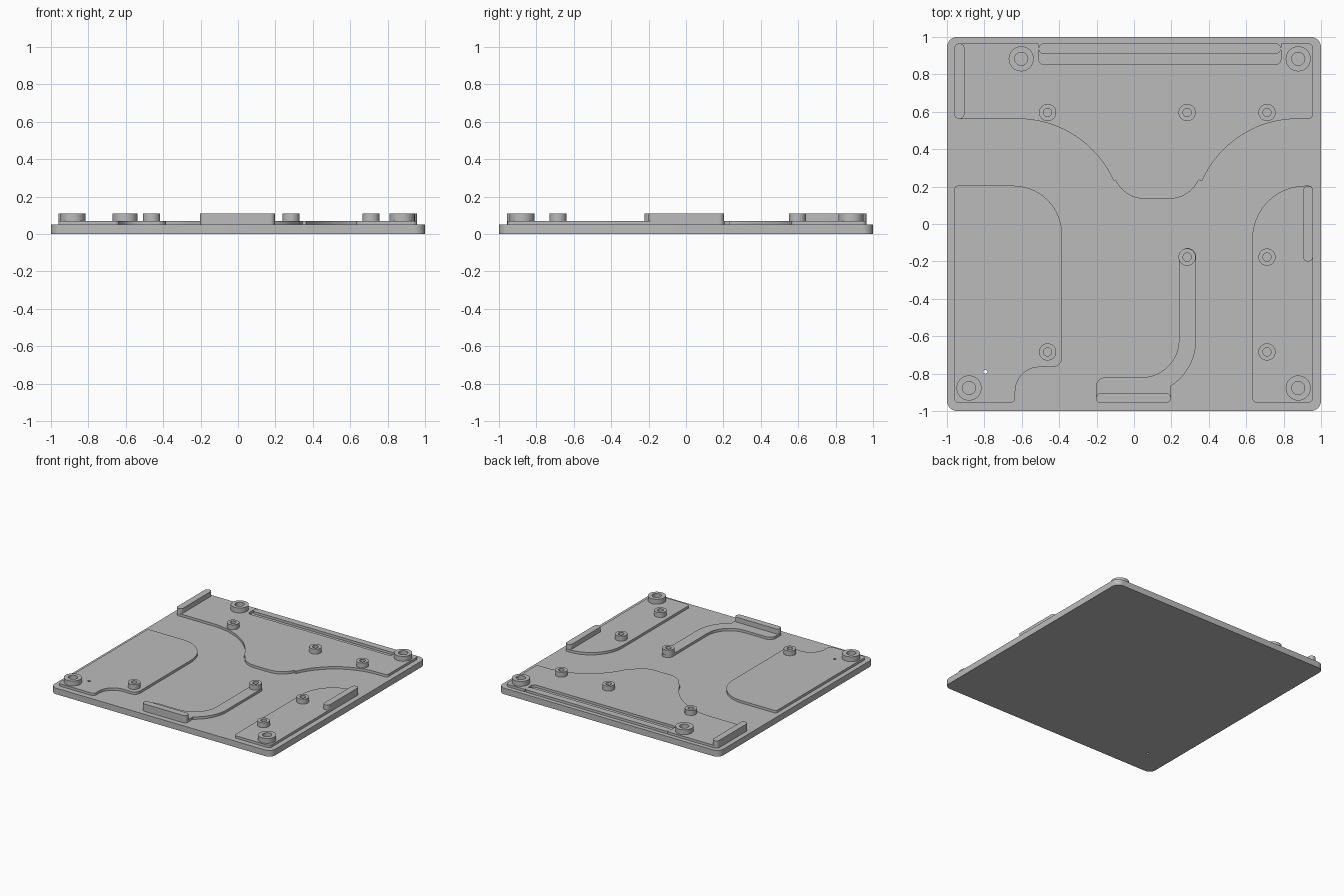
import bpy, bmesh
from math import sin, cos, tan, radians, tau
from mathutils import Vector

cube = bpy.data.objects.get("Cube")
if cube:
    bpy.data.objects.remove(cube, do_unlink=True)

grey = bpy.data.materials.new("plain grey")
grey.use_nodes = True
grey.diffuse_color = (0.5, 0.5, 0.5, 1)
grey.node_tree.nodes["Principled BSDF"].inputs["Base Color"].default_value = (0.5, 0.5, 0.5, 1)

BASE_TOP, PAD_TOP, WALL_TOP = 0.05, 0.07, 0.11


def arc(cx, cy, r, start, end, steps=20):
    """Points along a circular arc, angles in degrees."""
    angles = [radians(start + (end - start) * i / steps) for i in range(steps + 1)]
    return [(cx + r * cos(a), cy + r * sin(a)) for a in angles]


def rounded(corners, steps=10):
    """Outline from corners (x, y) or (x, y, radius); a radius rounds the corner."""
    out = []
    for i, c in enumerate(corners):
        p = Vector(c[:2])
        if len(c) < 3:
            out.append(tuple(p))
            continue
        to_prev = (Vector(corners[i - 1][:2]) - p).normalized()
        to_next = (Vector(corners[(i + 1) % len(corners)][:2]) - p).normalized()
        half = to_prev.angle(to_next) / 2
        centre = p + (to_prev + to_next).normalized() * c[2] / sin(half)
        start = p + to_prev * c[2] / tan(half) - centre
        end = p + to_next * c[2] / tan(half) - centre
        sweep = start.angle_signed(end)
        for k in range(steps + 1):
            a = -sweep * k / steps
            out.append((centre.x + start.x * cos(a) - start.y * sin(a),
                        centre.y + start.x * sin(a) + start.y * cos(a)))
    return out


def box_outline(x0, x1, y0, y1, r):
    return rounded([(x0, y0, r), (x1, y0, r), (x1, y1, r), (x0, y1, r)])


def add_object(name, mesh, location=(0, 0, 0)):
    mesh.name = name
    mesh.materials.clear()
    mesh.materials.append(grey)
    mesh.shade_smooth()
    mesh.set_sharp_from_angle(angle=radians(35))
    obj = bpy.data.objects.new(name, mesh)
    obj.location = location
    bpy.context.collection.objects.link(obj)
    return obj


def slab(name, z0, z1, *outlines):
    """Extruded flat shape; extra outlines become holes."""
    curve = bpy.data.curves.new(name + "_profile", 'CURVE')
    curve.dimensions = '2D'
    curve.fill_mode = 'BOTH'
    curve.extrude = (z1 - z0) / 2
    for outline in outlines:
        spline = curve.splines.new('POLY')
        spline.points.add(len(outline) - 1)
        for point, (x, y) in zip(spline.points, outline):
            point.co = (x, y, 0, 1)
        spline.use_cyclic_u = True
    temp = bpy.data.objects.new(name + "_profile", curve)
    mesh = bpy.data.meshes.new_from_object(temp)
    bpy.data.objects.remove(temp)
    bpy.data.curves.remove(curve)
    bm = bmesh.new()
    bm.from_mesh(mesh)
    bmesh.ops.remove_doubles(bm, verts=bm.verts, dist=0.0005)
    bmesh.ops.recalc_face_normals(bm, faces=bm.faces)
    bm.to_mesh(mesh)
    bm.free()
    return add_object(name, mesh, (0, 0, (z0 + z1) / 2))


def standoff(name, x, y, outer, inner, sides=32):
    """Hollow round post standing on a pad."""
    bm = bmesh.new()
    profile = [(outer, PAD_TOP), (outer, WALL_TOP), (inner, WALL_TOP), (inner, PAD_TOP)]
    rings = [[bm.verts.new((r * cos(tau * i / sides), r * sin(tau * i / sides), z))
              for i in range(sides)] for r, z in profile]
    for low, high in zip(rings, rings[1:] + rings[:1]):
        for i in range(sides):
            j = (i + 1) % sides
            bm.faces.new((low[i], low[j], high[j], high[i]))
    bmesh.ops.recalc_face_normals(bm, faces=bm.faces)
    mesh = bpy.data.meshes.new(name)
    bm.to_mesh(mesh)
    bm.free()
    add_object(name, mesh, (x, y, 0))


# Base plate with a pin hole that also passes through the pad above it
pin_hole = arc(-0.795, -0.79, 0.011, 0, 337.5, 15)
slab("base_plate", 0, BASE_TOP, box_outline(-1, 1, -1, 1, 0.055), pin_hole)

# Front right pad
slab("front_right_pad", BASE_TOP, PAD_TOP, rounded([
    (-0.96, -0.955, 0.02), (-0.635, -0.955, 0.025), (-0.635, -0.765, 0.13),
    (-0.385, -0.765, 0.05), (-0.385, 0.205, 0.26), (-0.96, 0.205, 0.02)]), pin_hole)

# Front left pad
slab("front_left_pad", BASE_TOP, PAD_TOP, rounded([
    (0.632, -0.955, 0.025), (0.957, -0.955, 0.025),
    (0.957, 0.205, 0.025), (0.632, 0.205, 0.285)]))

# Back pad: swept front edge, notch along the rear
back_outline = rounded(
    [(-0.96, 0.562, 0.025)]
    + arc(-0.62, 0.002, 0.56, 90, 24.2)
    + arc(0.056, 0.305, 0.17, 204.2, 270, 10)
    + arc(0.19, 0.305, 0.17, 270, 336.1, 10)
    + arc(0.875, 0.002, 0.56, 156.1, 90)
    + [(0.957, 0.562, 0.025), (0.957, 0.965, 0.025),
       (0.785, 0.965), (0.785, 0.855, 0.025), (-0.51, 0.855, 0.025),
       (-0.51, 0.965), (-0.96, 0.965, 0.025)])
slab("back_pad", BASE_TOP, PAD_TOP, back_outline)
slab("rear_ridge", BASE_TOP, PAD_TOP, box_outline(-0.51, 0.785, 0.91, 0.965, 0.026))

# Curved track in the middle
track_outline = rounded(
    [(-0.203, -0.957, 0.025), (0.197, -0.957, 0.025)]
    + arc(0.04, -0.62, 0.292, -57.5, 0)
    + arc(0.286, -0.175, 0.046, 0, 180)
    + arc(0.04, -0.62, 0.2, 0, -90)
    + [(-0.203, -0.82, 0.05)])
slab("middle_track", BASE_TOP, PAD_TOP, track_outline)

# Raised locating walls
slab("side_wall_right", BASE_TOP, WALL_TOP, box_outline(-0.96, -0.907, 0.562, 0.965, 0.025))
slab("side_wall_left", BASE_TOP, WALL_TOP, box_outline(0.904, 0.957, -0.2, 0.203, 0.025))
slab("front_wall", BASE_TOP, WALL_TOP, box_outline(-0.203, 0.197, -0.957, -0.904, 0.025))

# Large corner standoffs
for i, (x, y) in enumerate([(-0.603, 0.883), (0.878, 0.883), (-0.882, -0.877), (0.878, -0.877)]):
    standoff(f"large_standoff_{i + 1}", x, y, 0.067, 0.035)

# Small standoffs
for i, (x, y) in enumerate([(-0.462, 0.596), (0.284, 0.596), (0.711, 0.596), (0.284, -0.177),
                            (0.711, -0.177), (0.711, -0.684), (-0.462, -0.684)]):
    standoff(f"small_standoff_{i + 1}", x, y, 0.046, 0.022)
